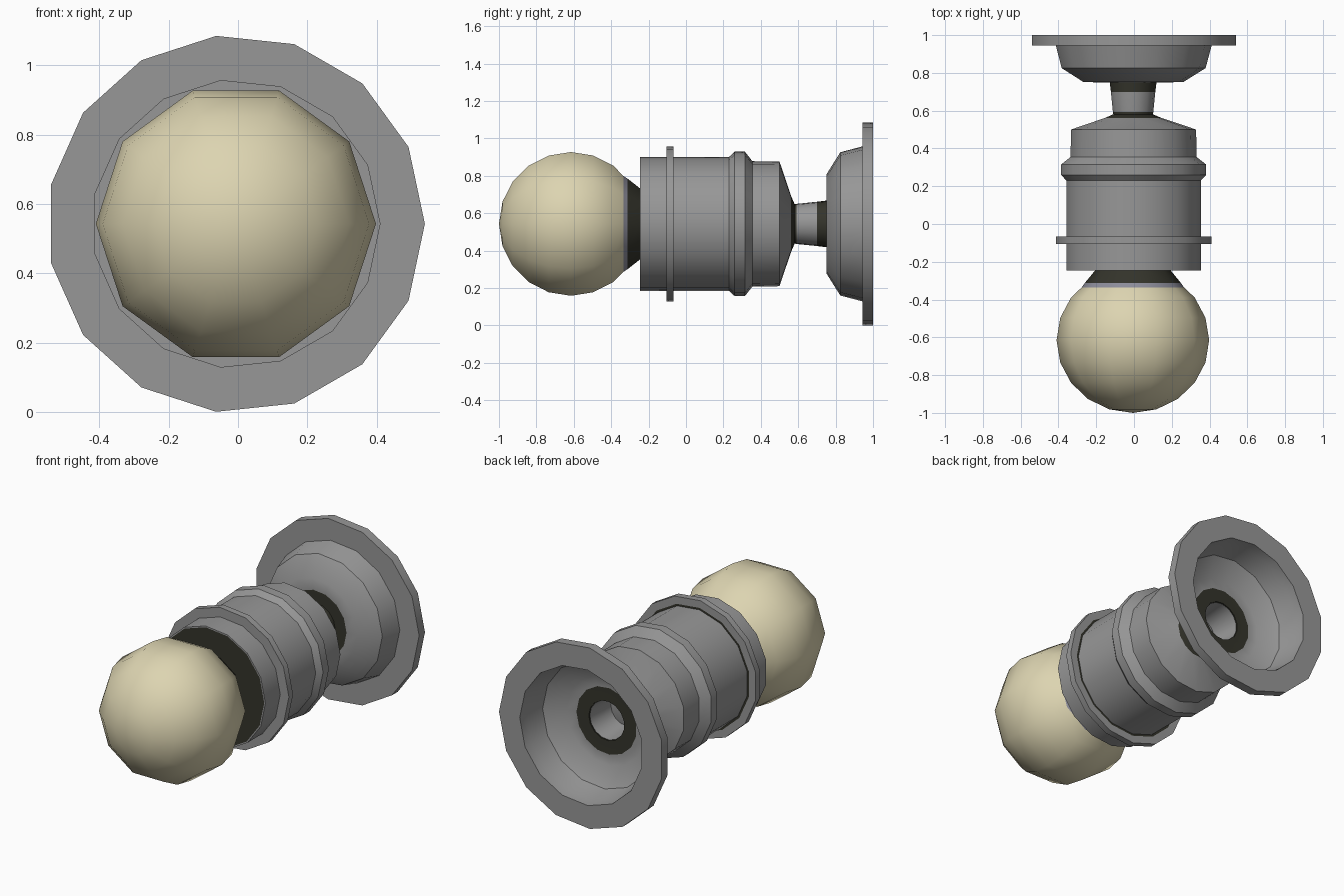
import bpy, bmesh, math

if "Cube" in bpy.data.objects:
    bpy.data.objects.remove(bpy.data.objects["Cube"])

CX, CZ = -0.006, 0.543  # axis of the whole lamp, running along y


def material(name, rgb):
    m = bpy.data.materials.new(name)
    m.diffuse_color = (*rgb, 1)
    m.use_nodes = True
    m.node_tree.nodes["Principled BSDF"].inputs["Base Color"].default_value = m.diffuse_color
    return m


GREY = material("grey_metal", (0.31, 0.31, 0.31))
DARK = material("dark_rubber", (0.034, 0.034, 0.024))
GLASS = material("warm_glass", (0.72, 0.66, 0.44))
PALE = material("blue_grey_trim", (0.27, 0.27, 0.33))
MATS = [GREY, DARK, GLASS, PALE]


def lathe(name, profile, sides, closed=True, angle=32):
    """Spin (radius, y, material of the following segment) points about y."""
    bm = bmesh.new()
    rings = []
    for r, y, _ in profile:
        ring = []
        for k in range(sides):
            a = 2 * math.pi * k / sides
            ring.append(bm.verts.new((CX + r * math.cos(a), y, CZ + r * math.sin(a))))
        rings.append(ring)
    count = len(profile) if closed else len(profile) - 1
    for i in range(count):
        a, b = rings[i], rings[(i + 1) % len(rings)]
        for k in range(sides):
            j = (k + 1) % sides
            f = bm.faces.new((a[k], a[j], b[j], b[k]))
            f.material_index = profile[i][2]
    bmesh.ops.remove_doubles(bm, verts=bm.verts, dist=0.0001)
    bmesh.ops.recalc_face_normals(bm, faces=bm.faces)
    me = bpy.data.meshes.new(name)
    bm.to_mesh(me)
    bm.free()
    for m in MATS:
        me.materials.append(m)
    ob = bpy.data.objects.new(name, me)
    bpy.context.collection.objects.link(ob)
    bpy.ops.object.select_all(action='DESELECT')
    ob.select_set(True)
    bpy.context.view_layer.objects.active = ob
    bpy.ops.object.shade_smooth_by_angle(angle=math.radians(angle))
    return ob


# Faceted round bulb, with trim line and dark neck going into the socket
bulb = []
for i in range(8):
    a = math.radians(-90 + 18 * i)
    bulb.append((0.404 * math.cos(a), -0.615 + 0.385 * math.sin(a), 2))
bulb += [(0.27, -0.335, 3), (0.255, -0.313, 1), (0.2, -0.246, 1), (0.18, -0.22, 1), (0, -0.22, 1)]
lathe("bulb", bulb, 10, closed=False, angle=42)

# Socket housing: dark front, barrel, raised collar, shoulder and taper
lathe("socket_housing", [
    (0, -0.246, 1), (0.352, -0.246, 0), (0.36, -0.246, 0), (0.36, 0.23, 0),
    (0.388, 0.26, 0), (0.388, 0.315, 0), (0.337, 0.355, 0), (0.335, 0.5, 0),
    (0.15, 0.562, 1), (0.108, 0.58, 0), (0, 0.58, 0)], 15, closed=False)

# Flange ring around the barrel, dark where it meets the barrel behind
lathe("barrel_ring", [
    (0.35, -0.105, 0), (0.417, -0.105, 0), (0.417, -0.066, 0),
    (0.372, -0.066, 1), (0.35, -0.066, 0)], 15)

# Hollow stem joining the socket to the wall mount
lathe("stem", [
    (0.104, 0.572, 1), (0.108, 0.592, 0), (0.119, 0.70, 1), (0.126, 0.755, 1),
    (0.115, 0.755, 0), (0.098, 0.572, 0)], 15)

# Wall mount: hollow bowl with dark washer around the hole, and wide flange
lathe("wall_mount", [
    (0.118, 0.75, 1), (0.20, 0.75, 0), (0.268, 0.752, 0), (0.385, 0.825, 0),
    (0.417, 0.945, 0), (0.545, 0.945, 0), (0.545, 1.0, 0), (0.408, 1.0, 0),
    (0.403, 0.945, 0), (0.373, 0.833, 0), (0.262, 0.763, 0), (0.20, 0.76, 1),
    (0.118, 0.76, 1)], 15)
